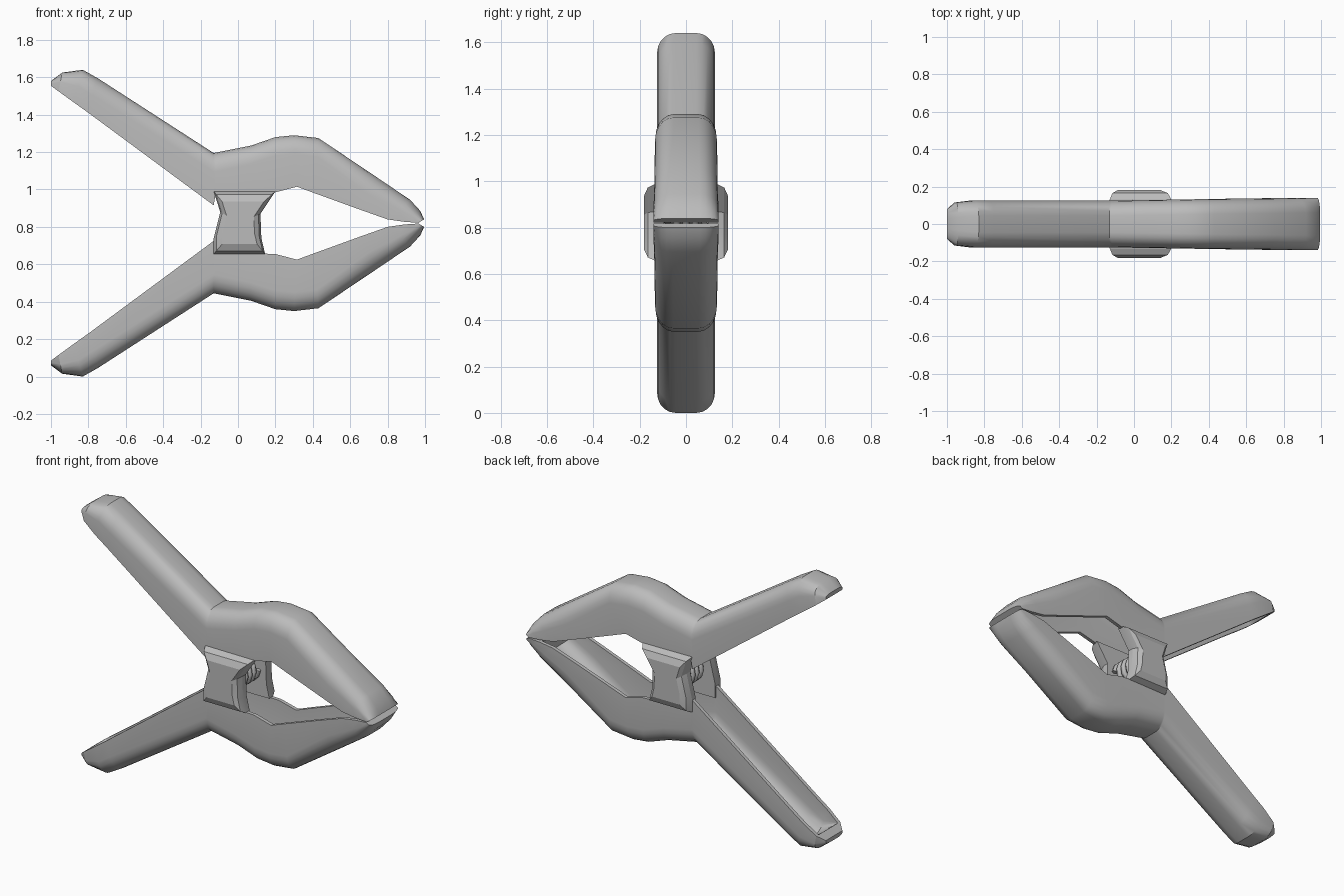
import bpy, bmesh, math
from mathutils import Vector

cube = bpy.data.objects.get("Cube")
if cube:
    bpy.data.objects.remove(cube)

MID = 0.82      # height of the mirror plane between the two arms
WALL = 0.022

grey = bpy.data.materials.new("grey plastic")
grey.use_nodes = True
GREY = (0.5, 0.5, 0.5, 1)
grey.diffuse_color = GREY
grey.node_tree.nodes["Principled BSDF"].inputs["Base Color"].default_value = GREY


def make_object(name, bm, angle=30):
    bmesh.ops.recalc_face_normals(bm, faces=bm.faces)
    mesh = bpy.data.meshes.new(name)
    bm.to_mesh(mesh)
    bm.free()
    mesh.materials.append(grey)
    ob = bpy.data.objects.new(name, mesh)
    bpy.context.collection.objects.link(ob)
    bpy.ops.object.select_all(action='DESELECT')
    ob.select_set(True)
    bpy.context.view_layer.objects.active = ob
    bpy.ops.object.shade_smooth_by_angle(angle=math.radians(angle))
    return ob


def loft(bm, rings):
    rows = [[bm.verts.new(p) for p in ring] for ring in rings]
    n = len(rows[0])
    for a, b in zip(rows, rows[1:]):
        for i in range(n):
            j = (i + 1) % n
            bm.faces.new((a[i], a[j], b[j], b[i]))
    bm.faces.new(rows[0])
    bm.faces.new(rows[-1])


def arch(w, h, steps=5):
    """Half outline with rounded outer corners, as (y, height) pairs."""
    ry, rh = min(0.08, w * 0.7), min(0.1, h * 0.5)
    side = [(w, 0)]
    for i in range(steps + 1):
        a = math.pi / 2 * i / steps
        side.append((w - ry + ry * math.cos(a), h - rh + rh * math.sin(a)))
    return side + [(-y, t) for y, t in reversed(side)]


# Arm stations: outer edge x, z, inner edge x, z, half width
STATIONS = [
    (-1.0, 1.58, -1.0, 1.555, 0.08),
    (-0.94, 1.625, -0.96, 1.525, 0.115),
    (-0.83, 1.64, -0.88, 1.467, 0.125),
    (-0.75, 1.595, -0.80, 1.41, 0.125),
    (-0.13, 1.195, -0.13, 0.915, 0.125),
    (-0.12, 1.197, -0.12, 0.975, 0.125),
    (0.07, 1.235, 0.05, 0.98, 0.128),
    (0.20, 1.28, 0.20, 0.985, 0.13),
    (0.30, 1.29, 0.315, 1.015, 0.132),
    (0.43, 1.275, 0.41, 0.98, 0.134),
    (0.75, 1.06, 0.65, 0.893, 0.137),
    (0.92, 0.945, 0.80, 0.84, 0.14),
    (0.975, 0.885, 0.89, 0.827, 0.14),
    (0.995, 0.84, 0.965, 0.822, 0.14),
]


# Hollow arms: handle and jaw in one U-shaped channel, open towards the middle
def arm(name, sign):
    rings = []
    for ox, oz, ix, iz, w in STATIONS:
        inner, outer = Vector((ix, 0, iz)), Vector((ox, 0, oz))
        h = (outer - inner).length
        up = (outer - inner).normalized()
        depth = h - WALL if h > 0.11 else 0.0
        section = arch(w, h) + arch(w - WALL, depth)[::-1]
        ring = []
        for y, t in section:
            p = inner + up * t
            ring.append((p.x, y, MID + sign * (p.z - MID)))
        rings.append(ring)
    bm = bmesh.new()
    loft(bm, rings)
    make_object(name, bm)


arm("upper_arm", 1)
arm("lower_arm", -1)


# Pivot lugs bridging the arms on both sides
LUG = [(-0.13, 0.99), (0.2, 0.99), (0.12, 0.87), (0.125, 0.74),
       (0.145, 0.655), (-0.13, 0.655), (-0.13, 0.74), (-0.095, 0.88)]
for name, s in (("front_lug", -1), ("back_lug", 1)):
    bm = bmesh.new()
    rings = []
    for y, k in ((0.095, 1.0), (0.13, 1.0), (0.165, 0.9), (0.182, 0.68)):
        rings.append([(0.01 + (x - 0.01) * k, s * y, MID + (z - MID) * k)
                      for x, z in LUG])
    loft(bm, rings)
    make_object(name, bm, 15)

# Spring around the pivot, inside the lugs
coil = bpy.data.curves.new("pivot_spring", 'CURVE')
coil.dimensions = '3D'
coil.bevel_depth = 0.016
coil.bevel_resolution = 1
coil.use_fill_caps = True
line = coil.splines.new('POLY')
TURNS, SEG = 4, 12
line.points.add(TURNS * SEG)
for i, p in enumerate(line.points):
    a = 2 * math.pi * i / SEG
    y = -0.08 + 0.16 * i / (TURNS * SEG)
    p.co = (0.01 + 0.07 * math.cos(a), y, MID + 0.07 * math.sin(a), 1)
coil.materials.append(grey)
bpy.context.collection.objects.link(bpy.data.objects.new("pivot_spring", coil))

# Pivot pin
bm = bmesh.new()
loft(bm, [[(0.01 + 0.035 * math.cos(a), y, MID + 0.035 * math.sin(a))
           for a in (math.tau * i / 10 for i in range(10))] for y in (-0.11, 0.11)])
make_object("pivot_pin", bm)
